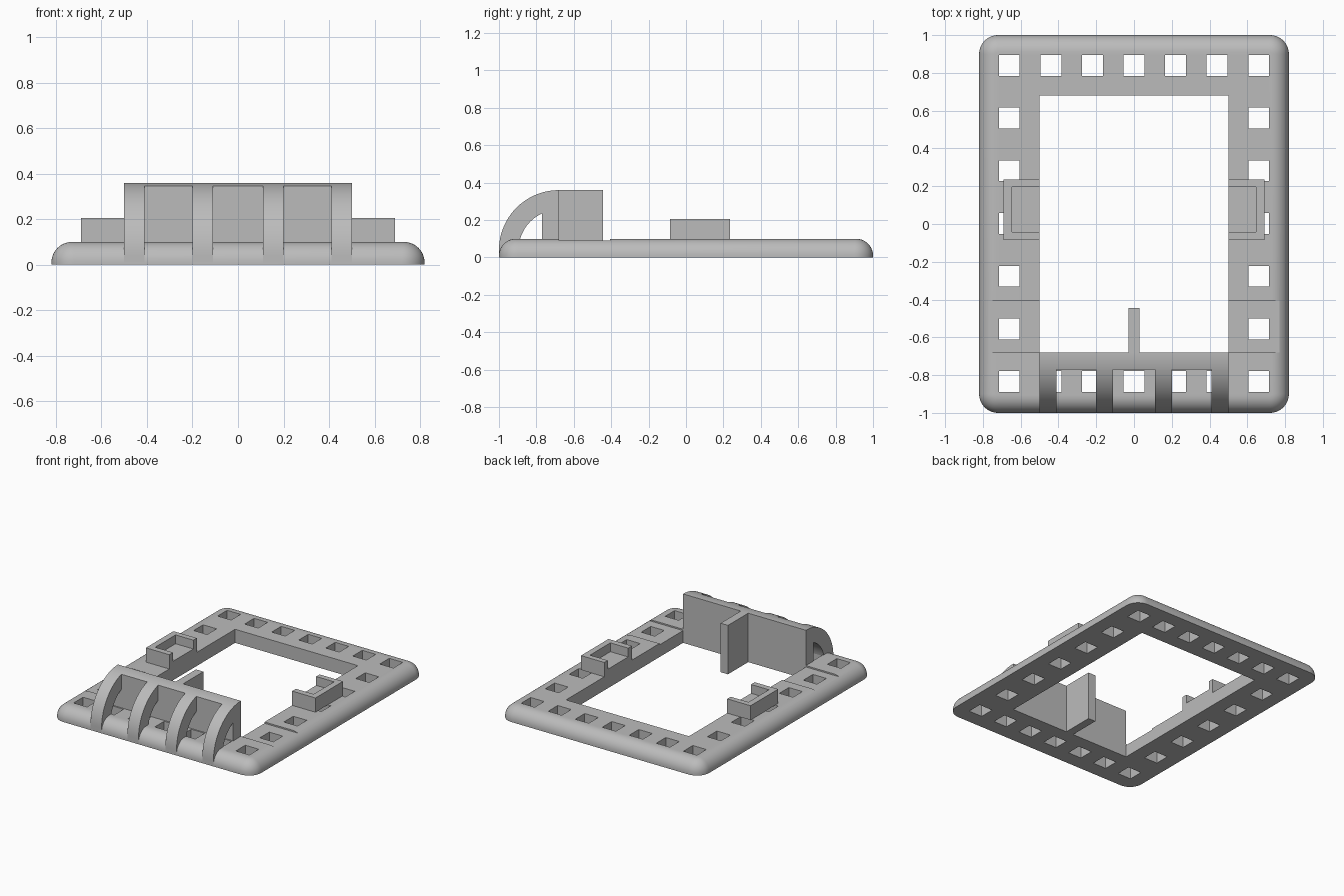
import bpy, bmesh, math
from mathutils import Matrix, Vector

if "Cube" in bpy.data.objects:
    bpy.data.objects.remove(bpy.data.objects["Cube"], do_unlink=True)

grey = bpy.data.materials.new("plain grey")
grey.use_nodes = True
COLOUR = (0.5, 0.5, 0.5, 1)
grey.diffuse_color = COLOUR
grey.node_tree.nodes["Principled BSDF"].inputs["Base Color"].default_value = COLOUR


def add_box(bm, lo, hi):
    lo, hi = Vector(lo), Vector(hi)
    m = Matrix.Translation((lo + hi) / 2) @ Matrix.Diagonal((*(hi - lo), 1))
    return bmesh.ops.create_cube(bm, size=1, matrix=m)["verts"]


def finish(name, bm, smooth=False):
    bmesh.ops.recalc_face_normals(bm, faces=bm.faces)
    mesh = bpy.data.meshes.new(name)
    bm.to_mesh(mesh)
    bm.free()
    mesh.materials.append(grey)
    ob = bpy.data.objects.new(name, mesh)
    bpy.context.collection.objects.link(ob)
    if smooth:
        shade(ob)
    return ob


def activate(ob):
    bpy.ops.object.select_all(action="DESELECT")
    ob.select_set(True)
    bpy.context.view_layer.objects.active = ob


def shade(ob):
    activate(ob)
    bpy.ops.object.shade_smooth_by_angle(angle=math.radians(30))


def cut(ob, cutter):
    mod = ob.modifiers.new("cut", "BOOLEAN")
    mod.operation = "DIFFERENCE"
    mod.solver = "EXACT"
    mod.object = cutter
    activate(ob)
    bpy.ops.object.modifier_apply(modifier=mod.name)
    bpy.data.objects.remove(cutter, do_unlink=True)


def extrude_x(name, profile, x0, x1, smooth=False):
    bm = bmesh.new()
    face = bm.faces.new([bm.verts.new((x0, y, z)) for y, z in profile])
    new = bmesh.ops.extrude_face_region(bm, geom=[face])["geom"]
    verts = [v for v in new if isinstance(v, bmesh.types.BMVert)]
    bmesh.ops.translate(bm, verts=verts, vec=(x1 - x0, 0, 0))
    return finish(name, bm, smooth)


# Frame slab with rounded corners and a rounded top edge
bm = bmesh.new()
add_box(bm, (-0.82, -1, 0), (0.82, 1, 0.1))
upright = [e for e in bm.edges if abs(e.verts[0].co.z - e.verts[1].co.z) > 0.05]
bmesh.ops.bevel(bm, geom=upright, offset=0.1, segments=10, profile=0.5, affect="EDGES")
rim = [e for e in bm.edges if all(v.co.z > 0.09 for v in e.verts)]
bmesh.ops.bevel(bm, geom=rim, offset=0.09, segments=10, profile=0.5, affect="EDGES")
frame = finish("frame", bm)

# Central opening and the ring of square holes
bm = bmesh.new()
add_box(bm, (-0.5, -0.68, -0.2), (0.5, 0.68, 0.3))
H = 0.055
for i in range(-3, 4):
    for j in range(-3, 4):
        if abs(i) == 3 or abs(j) == 3:
            x, y = 0.22 * i, 0.0025 + 0.279 * j
            add_box(bm, (x - H, y - H, -0.2), (x + H, y + H, 0.3))
cut(frame, finish("hole_cutter", bm))

# Shallow groove across both side rails
bm = bmesh.new()
add_box(bm, (-1, -0.68, 0.09), (1, -0.405, 0.3))
cut(frame, finish("groove_cutter", bm))
shade(frame)

# Curved ribs and the wall behind them share one arc
CY, CZ, R_OUT, R_IN = -0.68, 0.04, 0.32, 0.215
WALL_Y = -0.77


def arc(r, a0, a1, n):
    return [(CY - r * math.cos(a0 + (a1 - a0) * k / n),
             CZ + r * math.sin(a0 + (a1 - a0) * k / n)) for k in range(n + 1)]


a_out = math.acos((CY - WALL_Y) / R_OUT)
a_in = math.acos((CY - WALL_Y) / R_IN)
rib = [(-1, 0.01)] + arc(R_OUT, 0, a_out, 24) + arc(R_IN, a_in, 0, 16) + [(CY - R_IN, 0.01)]
for n, x in enumerate((-0.5, -0.2, 0.11, 0.41)):
    extrude_x(f"rib_{n + 1}", rib, x, x + 0.09, True)

wall = [(CY, 0.1), (WALL_Y, 0.1)] + arc(R_OUT, a_out, math.pi / 2, 8)
extrude_x("wall", wall, -0.5, 0.5, True)

# Upright fin behind the wall
bm = bmesh.new()
add_box(bm, (-0.03, CY, 0), (0.03, -0.445, 0.36))
finish("fin", bm)

# Side clips: a floor, two end posts and an outer wall, open inwards
for side, s in (("left", 1), ("right", -1)):
    bm = bmesh.new()
    add_box(bm, (0.5, -0.085, 0.1), (0.69, 0.235, 0.205))
    clip = finish(side + "_clip", bm)
    bm = bmesh.new()
    add_box(bm, (0.4, -0.042, 0.14), (0.645, 0.195, 0.4))
    cut(clip, finish("pocket_cutter", bm))
    if s < 0:
        clip.data.transform(Matrix.Diagonal((-1, 1, 1, 1)))
        clip.data.flip_normals()
